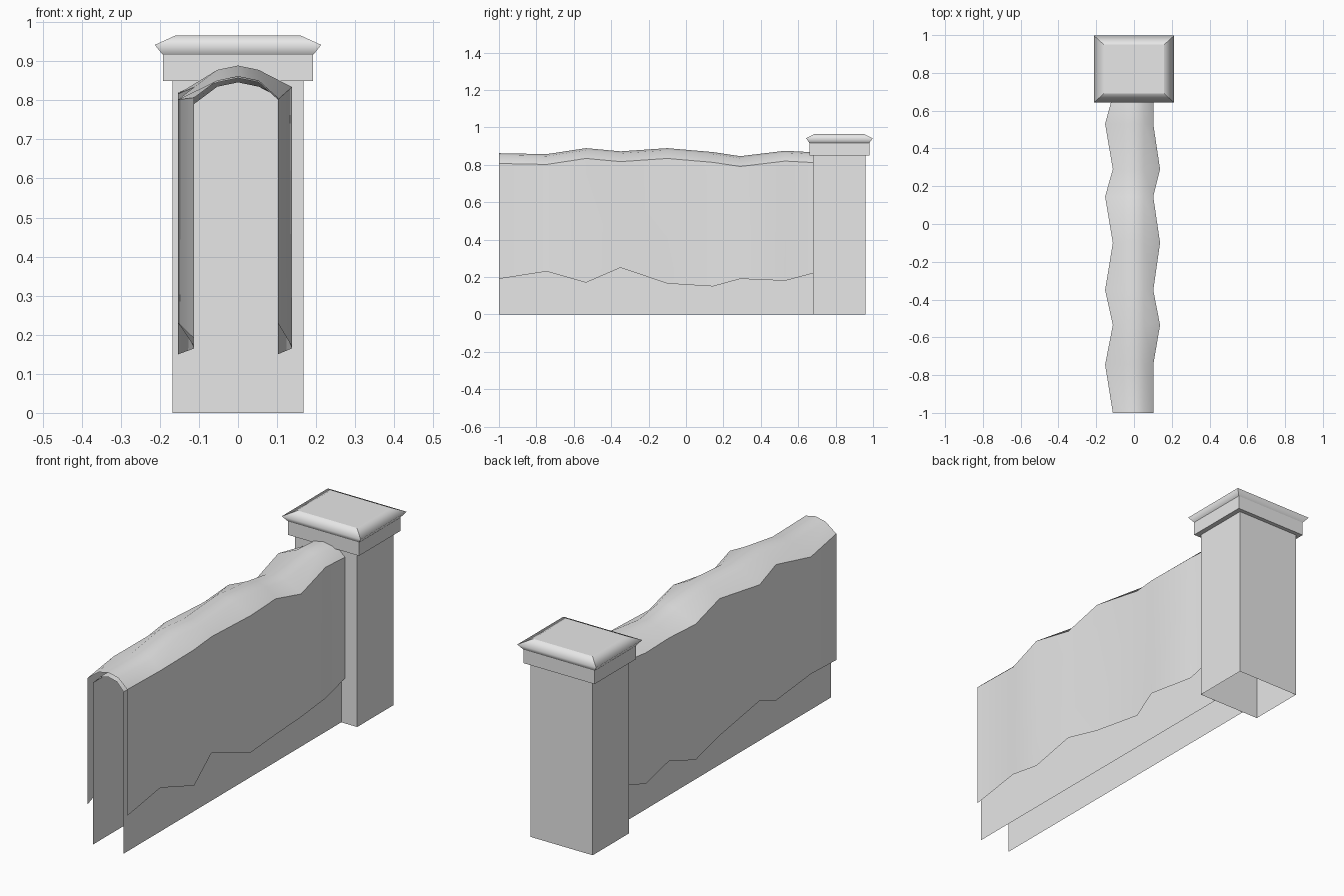
import bpy

cube = bpy.data.objects.get("Cube")
if cube:
    bpy.data.objects.remove(cube)

grey = bpy.data.materials.new("plain_grey")
grey.use_nodes = True
grey.diffuse_color = (0.8, 0.8, 0.8, 1)
grey.node_tree.nodes["Principled BSDF"].inputs["Base Color"].default_value = (0.8, 0.8, 0.8, 1)


def make(name, rows, closed=False, lid=False, sharp=lambda a, b: False):
    """Skin a list of point rows; edges chosen by the rule stay sharp."""
    n = len(rows[0])
    verts = [p for row in rows for p in row]
    faces = []
    for r in range(len(rows) - 1):
        for i in range(n if closed else n - 1):
            j = (i + 1) % n
            faces.append((r * n + i, r * n + j, (r + 1) * n + j, (r + 1) * n + i))
    if lid:
        faces.append(tuple(range(len(verts) - n, len(verts))))
    mesh = bpy.data.meshes.new(name)
    mesh.from_pydata(verts, [], faces)
    mesh.materials.append(grey)
    mesh.shade_smooth()
    for e in mesh.edges:
        a, b = (divmod(v, n) for v in e.vertices)
        e.use_edge_sharp = sharp(a, b)
    obj = bpy.data.objects.new(name, mesh)
    bpy.context.collection.objects.link(obj)
    return obj


def ring(hx, hy, z, cy=0.82):
    return [(-hx, cy - hy, z), (hx, cy - hy, z), (hx, cy + hy, z), (-hx, cy + hy, z)]


# Post: a tube open at the bottom
make("post", [ring(0.168, 0.14, 0), ring(0.168, 0.14, 0.85)], closed=True,
     sharp=lambda a, b: True)

# Cap: underside, upright band, flared rim and flat top
profile = [(0.168, 0.14, 0.85), (0.192, 0.16, 0.85), (0.192, 0.16, 0.916),
           (0.213, 0.178, 0.942), (0.16, 0.13, 0.966)]
make("post_cap", [ring(*p) for p in profile], closed=True, lid=True,
     sharp=lambda a, b: a[0] != b[0] or a[0] != 3)

# Overgrown wall cover: y, crest height, lower edge, left bulge, right bulge
stations = [(-1.0, 0.862, 0.19, 0, 0), (-0.745, 0.857, 0.23, 0, 1),
            (-0.535, 0.889, 0.17, 1, 0), (-0.35, 0.872, 0.25, 0, 1),
            (-0.10, 0.889, 0.165, 1, 0), (0.145, 0.868, 0.15, 0, 1),
            (0.29, 0.846, 0.19, 1, 0), (0.53, 0.875, 0.18, 0, 1),
            (0.68, 0.867, 0.22, 0, 0)]
cover = []
for y, top, low, left, right in stations:
    xr, xl = -0.112 - 0.041 * right, 0.102 + 0.036 * left
    eave = top - 0.055
    cover.append([(xl, y, low), (xl, y, eave), (0.053, y, top - 0.011), (0, y, top),
                  (-0.053, y, top - 0.011), (xr, y, eave), (xr, y, low)])
make("wall_cover", cover, sharp=lambda a, b: a[1] == b[1] and a[1] in (1, 5))

# Inner wall: two sides and an arched top, open at the ends and below
arch = [(0.082, 0), (0.082, 0.79), (0.045, 0.83), (0, 0.841),
        (-0.045, 0.83), (-0.084, 0.79), (-0.084, 0)]
make("inner_wall", [[(x, y, z) for x, z in arch] for y in (-1, 0.68)],
     sharp=lambda a, b: a[1] == b[1] and a[1] in (1, 5))
